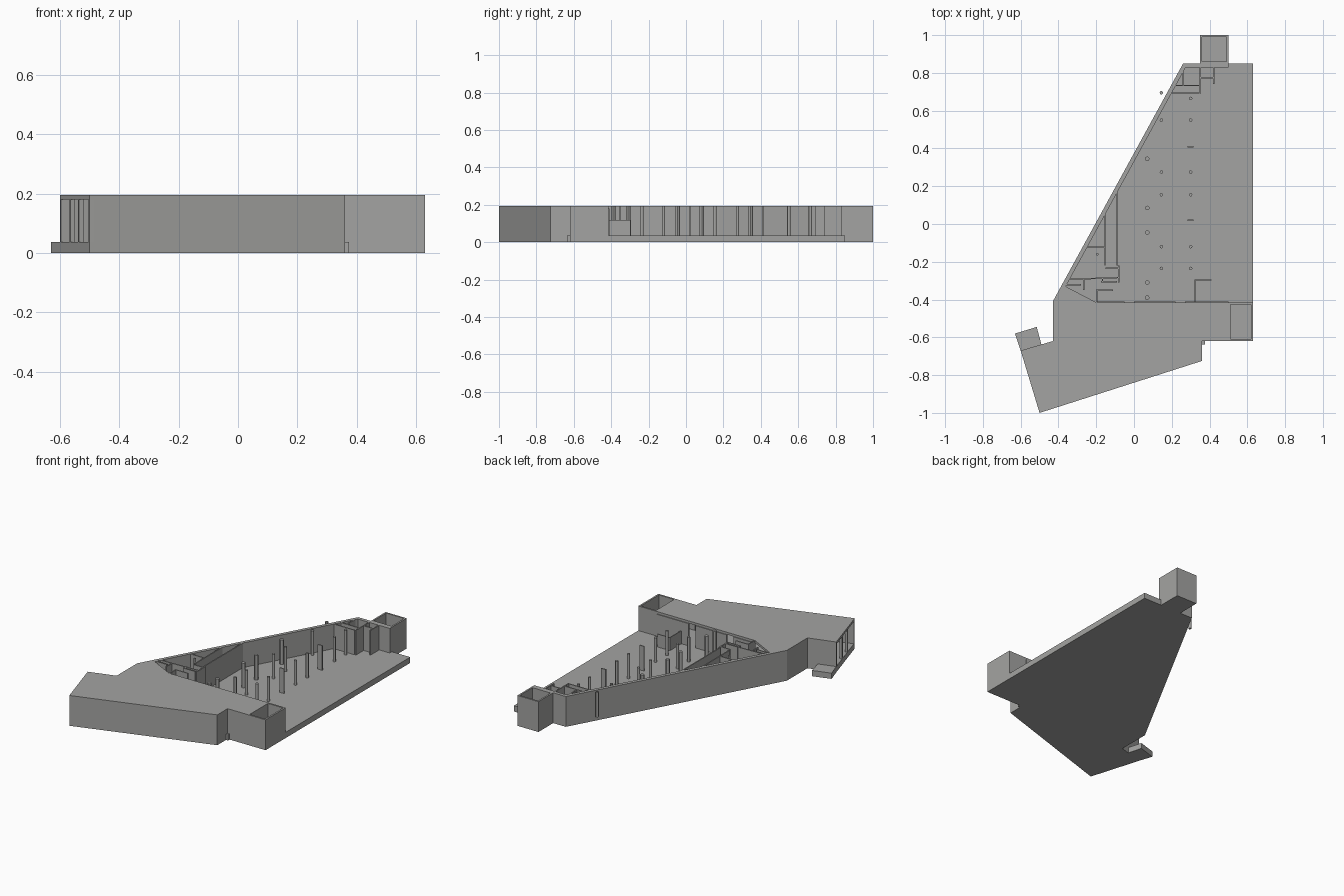
import bpy, bmesh
from mathutils import Vector

if "Cube" in bpy.data.objects:
    bpy.data.objects.remove(bpy.data.objects["Cube"])

FLOOR, CEILING, TOP = 0.037, 0.18, 0.195

concrete = bpy.data.materials.new("concrete_grey")
concrete.use_nodes = True
GREY = (0.37, 0.37, 0.36, 1)
concrete.diffuse_color = GREY
concrete.node_tree.nodes["Principled BSDF"].inputs["Base Color"].default_value = GREY


def prism(name, points, z0, z1):
    """Extrude a plan outline from z0 to z1."""
    bm = bmesh.new()
    face = bm.faces.new([bm.verts.new((x, y, z0)) for x, y in points])
    top = bmesh.ops.extrude_face_region(bm, geom=[face])["geom"]
    verts = [v for v in top if isinstance(v, bmesh.types.BMVert)]
    bmesh.ops.translate(bm, verts=verts, vec=(0, 0, z1 - z0))
    bmesh.ops.recalc_face_normals(bm, faces=bm.faces)
    mesh = bpy.data.meshes.new(name)
    bm.to_mesh(mesh)
    bm.free()
    mesh.materials.append(concrete)
    obj = bpy.data.objects.new(name, mesh)
    bpy.context.collection.objects.link(obj)
    return obj


def box(name, x0, x1, y0, y1, z0=FLOOR, z1=TOP):
    return prism(name, [(x0, y0), (x1, y0), (x1, y1), (x0, y1)], z0, z1)


def wall(name, start, end, thick=0.012, z0=FLOOR, z1=TOP):
    """Straight wall whose thickness lies to the left of its direction."""
    a, b = Vector(start), Vector(end)
    d = (b - a).normalized()
    n = Vector((-d.y, d.x)) * thick
    return prism(name, [a, b, b + n, a + n], z0, z1)


def shaft(name, x0, x1, y0, y1, z0, t=0.011):
    """Four walls around an open shaft."""
    corners = [(x0, y0), (x1, y0), (x1, y1), (x0, y1)]
    for i, side in enumerate(("front", "left", "back", "right")):
        wall(f"{name}_{side}_wall", corners[i], corners[(i + 1) % 4], t, z0)


# Floor slab with its small landings
apex, heel = (0.26, 0.85), (-0.43, -0.41)
wing = [(-0.43, -0.62), (-0.6, -0.67), (-0.5, -1), (0.36, -0.725), (0.36, -0.62)]
prism("floor_slab", [apex, heel] + wing + [(0.63, -0.62), (0.63, 0.85)], 0, FLOOR)
prism("entrance_landing", [(-0.6, -0.67), (-0.49, -0.638), (-0.515, -0.545), (-0.63, -0.58)], 0, FLOOR)
box("side_step", 0.36, 0.375, -0.637, -0.62, 0, FLOOR)

# Roofed wing: roof, outer walls and the glazed opening at its end
prism("wing_roof", [(-0.372, -0.325), heel] + wing +
      [(0.5, -0.62), (0.5, -0.415), (-0.2, -0.415)], CEILING, TOP)
outline = [heel] + wing + [(0.5, -0.62)]
for i, (a, b) in enumerate(zip(outline, outline[1:])):
    if i != 2:
        wall(f"wing_wall_{i}", a, b, 0.014, FLOOR, CEILING)
end_a, end_b = Vector(wing[1]), Vector(wing[2])
for i, f in enumerate((0.0, 0.32, 0.6, 0.96)):
    wall(f"end_mullion_{i}", end_a.lerp(end_b, f), end_a.lerp(end_b, f + 0.04), 0.015, FLOOR, CEILING)
for i, (x0, x1) in enumerate(((-0.2, -0.05), (0, 0.22), (0.27, 0.5))):
    box(f"wing_inner_wall_{i}", x0, x1, -0.42, -0.41, FLOOR, CEILING)

# Long diagonal wall and the back wall
wall("diagonal_wall", apex, heel, 0.022)
box("back_wall", 0.26, 0.5, 0.828, 0.85)

# Open stair shafts
shaft("back_shaft", 0.35, 0.5, 0.85, 1.0, 0)
box("back_shaft_floor", 0.355, 0.495, 0.85, 0.995, 0, FLOOR)
shaft("corner_shaft", 0.5, 0.63, -0.62, -0.415, FLOOR)

# Partitions of the rooms: start, end
partitions = [
    ((-0.085, -0.22), (-0.085, 0.185)), ((-0.15, -0.22), (-0.15, 0.06)),
    ((-0.085, -0.23), (-0.15, -0.23)), ((-0.15, -0.12), (-0.25, -0.12)),
    ((-0.085, -0.28), (-0.345, -0.29)), ((-0.085, -0.22), (-0.085, -0.31)),
    ((-0.175, -0.31), (-0.09, -0.31)), ((-0.17, -0.28), (-0.17, -0.31)),
    ((-0.36, -0.325), (-0.28, -0.325)), ((-0.27, -0.29), (-0.27, -0.35)),
    ((-0.2, -0.355), (-0.11, -0.355)), ((-0.2, -0.355), (-0.2, -0.415)),
    ((0.2, 0.69), (0.345, 0.69)), ((0.22, 0.73), (0.35, 0.73)),
    ((0.265, 0.73), (0.265, 0.83)), ((0.355, 0.69), (0.355, 0.83)),
    ((0.425, 0.74), (0.425, 0.83)), ((0.35, 0.77), (0.42, 0.77)),
]
for i, (a, b) in enumerate(partitions):
    wall(f"partition_{i}", a, b, 0.007)

# Low balustrade beside the corner shaft
wall("balustrade_back", (0.32, -0.3), (0.41, -0.3), 0.006, FLOOR, 0.12)
wall("balustrade_side", (0.326, -0.41), (0.326, -0.295), 0.006, FLOOR, 0.12)


# Columns
def column(name, x, y, r):
    bpy.ops.mesh.primitive_cylinder_add(vertices=12, radius=r, depth=TOP - FLOOR,
                                        location=(x, y, (TOP + FLOOR) / 2))
    obj = bpy.context.object
    obj.name = name
    obj.data.materials.append(concrete)
    bpy.ops.object.shade_smooth_by_angle()


for i, y in enumerate((0.345, 0.085, -0.045, -0.31, -0.39)):
    column(f"large_column_{i}", 0.07, y, 0.012)
for i, y in enumerate((0.55, 0.275, 0.155, -0.12, -0.235)):
    for x in (0.145, 0.3):
        column(f"slim_column_{i}", x, y, 0.009)
column("back_column", 0.3, 0.665, 0.009)
column("wall_column", 0.145, 0.695, 0.009)
column("room_column", -0.195, -0.16, 0.007)
for y in (0.41, 0.02):
    box("blade_column", 0.283, 0.315, y - 0.004, y + 0.004)
